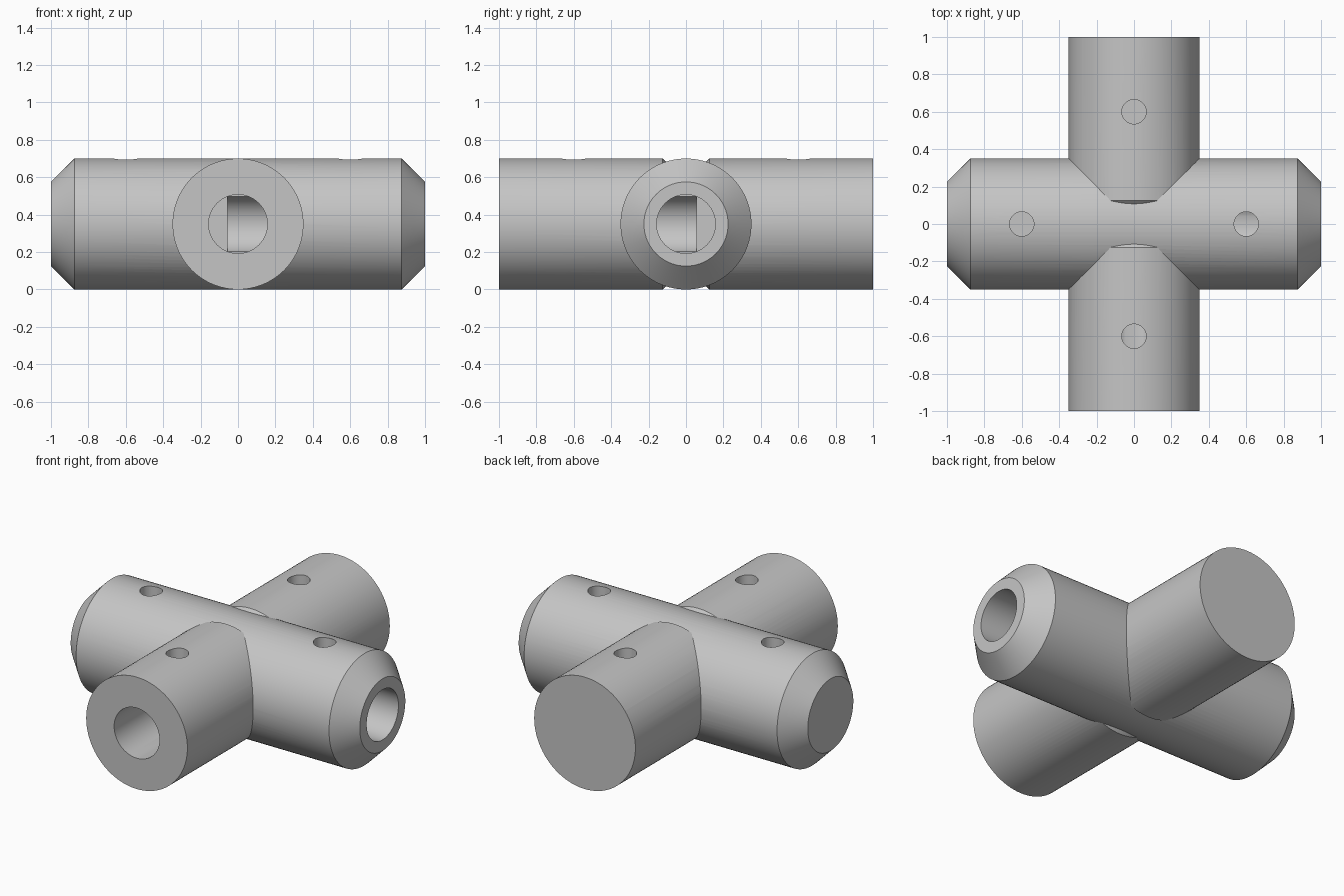
import bpy, bmesh, math
from mathutils import Matrix

old = bpy.data.objects.get("Cube")
if old:
    bpy.data.objects.remove(old, do_unlink=True)

R, CHAMFER, BORE, PIN = 0.35, 0.125, 0.157, 0.065
OVERRUN = 0.055          # how far each bore runs past the centre
SIDES = 96

grey = bpy.data.materials.new("plain grey")
grey.diffuse_color = (0.56, 0.56, 0.56, 1)
grey.use_nodes = True
grey.node_tree.nodes["Principled BSDF"].inputs["Base Color"].default_value = (0.56, 0.56, 0.56, 1)

TO_X = Matrix.Rotation(math.pi / 2, 4, 'Y')
TO_Y = Matrix.Rotation(-math.pi / 2, 4, 'X')
UP = Matrix.Identity(4)


def turned(name, profile, turn, centre=(0, 0, R), sides=SIDES):
    """Closed solid of revolution from (position along axis, radius) pairs."""
    bm = bmesh.new()
    rings = []
    for t, r in profile:
        angles = [2 * math.pi * i / sides for i in range(sides)]
        rings.append([bm.verts.new((r * math.cos(a), r * math.sin(a), t)) for a in angles])
    for a, b in zip(rings, rings[1:]):
        for i in range(sides):
            j = (i + 1) % sides
            bm.faces.new((a[i], a[j], b[j], b[i]))
    bm.faces.new(rings[0][::-1])
    bm.faces.new(rings[-1])
    bm.transform(Matrix.Translation(centre) @ turn)
    bmesh.ops.recalc_face_normals(bm, faces=bm.faces[:])
    mesh = bpy.data.meshes.new(name)
    bm.to_mesh(mesh)
    bm.free()
    mesh.materials.append(grey)
    obj = bpy.data.objects.new(name, mesh)
    bpy.context.collection.objects.link(obj)
    return obj


def combine(target, tool, operation):
    """Apply a boolean and remove the tool object."""
    tool.hide_render = True
    mod = target.modifiers.new(tool.name, 'BOOLEAN')
    mod.operation, mod.solver, mod.object = operation, 'EXACT', tool
    bpy.context.view_layer.objects.active = target
    bpy.ops.object.modifier_apply(modifier=mod.name)
    bpy.data.objects.remove(tool, do_unlink=True)


# Cross bar with chamfered outer ends
inner = R - CHAMFER
body = turned("pipe_cross", [(-1, inner), (CHAMFER - 1, R), (1 - CHAMFER, R), (1, inner)], TO_X)

# Front and back arms, chamfered where they meet in the middle
for name, s in (("front_arm", -1), ("back_arm", 1)):
    arm = turned(name, [(0, inner), (s * CHAMFER, R), (s, R)], TO_Y)
    combine(body, arm, 'UNION')

# Blind bores from the left and front ends
combine(body, turned("left_bore", [(-OVERRUN, BORE), (1.1, BORE)], TO_X), 'DIFFERENCE')
combine(body, turned("front_bore", [(-1.1, BORE), (OVERRUN, BORE)], TO_Y), 'DIFFERENCE')

# Pin holes in the top of every arm
for x, y in ((0.6, 0), (-0.6, 0), (0, 0.6), (0, -0.6)):
    pin = turned("pin_hole", [(0, PIN), (0.5, PIN)], UP, (x, y, R), 48)
    combine(body, pin, 'DIFFERENCE')

# Smooth barrels with crisp edges
bpy.ops.object.select_all(action='DESELECT')
body.select_set(True)
bpy.context.view_layer.objects.active = body
bpy.ops.object.shade_smooth_by_angle(angle=math.radians(25))
